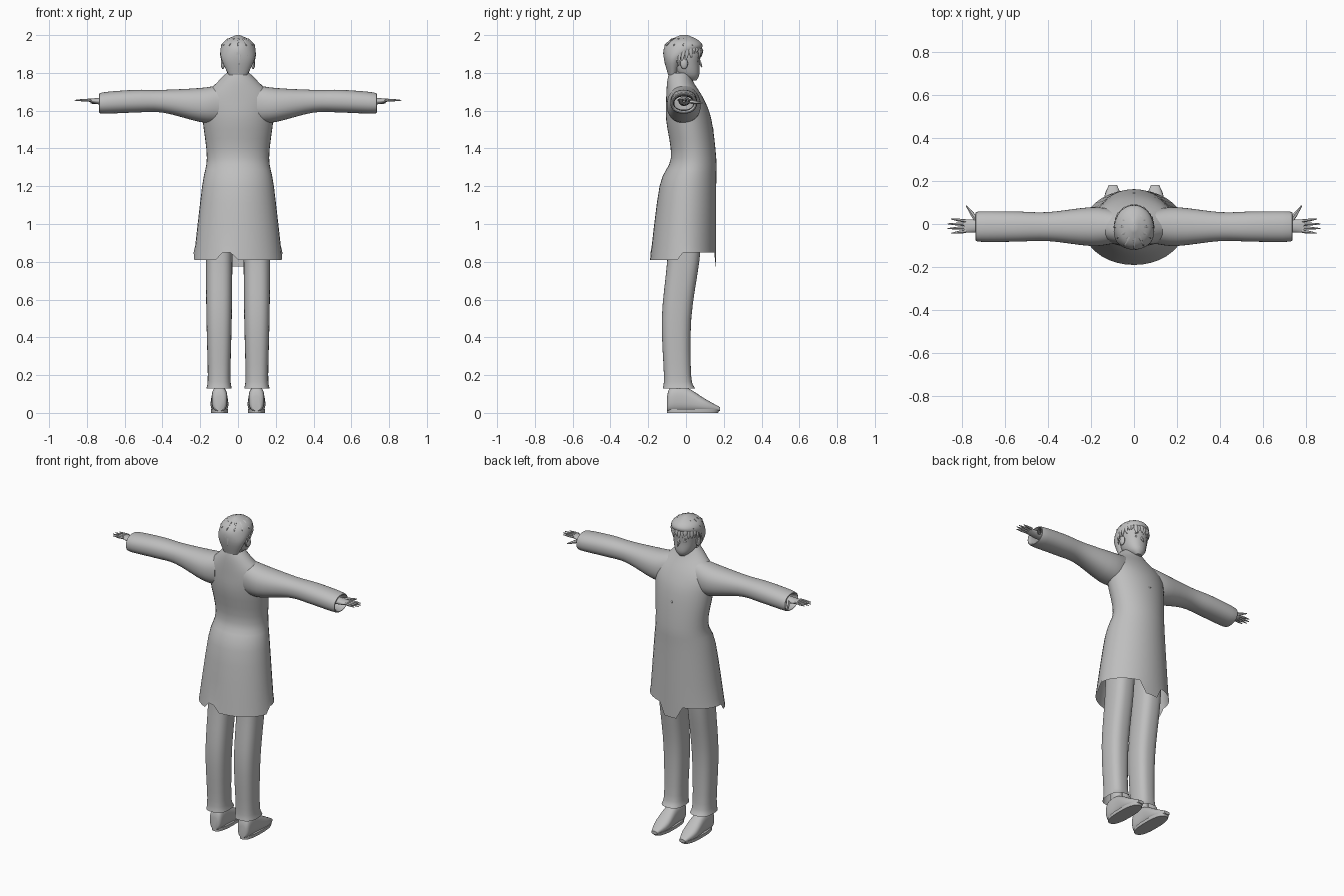
import bpy, bmesh, math, random
from mathutils import Vector

random.seed(4)
cube = bpy.data.objects.get("Cube")
if cube:
    bpy.data.objects.remove(cube, do_unlink=True)

grey = bpy.data.materials.new("plain grey")
grey.use_nodes = True
grey.diffuse_color = (.52, .52, .52, 1)
grey.node_tree.nodes["Principled BSDF"].inputs["Base Color"].default_value = grey.diffuse_color


def finish(name, bm):
    bmesh.ops.recalc_face_normals(bm, faces=bm.faces[:])
    mesh = bpy.data.meshes.new(name)
    bm.to_mesh(mesh)
    bm.free()
    mesh.materials.append(grey)
    part = bpy.data.objects.new(name, mesh)
    bpy.context.collection.objects.link(part)
    bpy.ops.object.select_all(action="DESELECT")
    part.select_set(True)
    bpy.context.view_layer.objects.active = part
    bpy.ops.object.shade_smooth_by_angle(angle=math.radians(50))


def skin(bm, rings, start_cap=True, end_cap=True):
    """Join rings of points into a tube with optional end caps."""
    rings = [[bm.verts.new(point) for point in ring] for ring in rings]
    for lower, upper in zip(rings, rings[1:]):
        for k in range(len(lower)):
            bm.faces.new((lower[k - 1], lower[k], upper[k], upper[k - 1]))
    if start_cap:
        bm.faces.new(rings[0])
    if end_cap:
        bm.faces.new(rings[-1])


def angles(count):
    return [math.tau * k / count for k in range(count)]


def flow(keys, steps=4):
    """Pass a smooth curve through the key sections."""
    keys = [Vector(key) for key in keys]
    for i in range(len(keys) - 1):
        a, b, c = keys[max(i - 1, 0)], keys[i], keys[i + 1]
        d = keys[min(i + 2, len(keys) - 1)]
        for step in range(steps):
            t = step / steps
            yield b + (c - a + (2 * a - 5 * b + 4 * c - d + (3 * (b - c) + d - a) * t) * t) * t / 2
    yield keys[-1]


def loft(name, keys, axis="z", offset=0, side=1, power=2, start_cap=True, end_cap=True, trim=None):
    """Key sections hold position, half width, centre and half depth."""
    rings = []
    for position, width, centre, depth in flow(keys):
        ring = []
        for angle in angles(36):
            c, s = math.cos(angle), math.sin(angle)
            u = offset + width * math.copysign(abs(c) ** (2 / power), c)
            v = centre + depth * math.copysign(abs(s) ** (2 / power), s)
            x, y, z = {"x": (position, u, v), "y": (u, position, v), "z": (u, v, position)}[axis]
            ring.append(Vector((side * x, y, z)))
        rings.append(ring)
    if trim:
        for point in rings[0]:
            trim(point)
    bm = bmesh.new()
    skin(bm, rings, start_cap, end_cap)
    finish(name, bm)


def tapers(name, strokes, flat=1):
    """Tapered rods, each given by start, middle, end and radius."""
    bm = bmesh.new()
    for start, middle, end, radius in strokes:
        direction = (end - start).normalized()
        across = direction.orthogonal().normalized()
        if abs(direction.z) > .5:
            across = direction.cross(Vector((start.x, start.y, 0))).normalized()
        other = direction.cross(across) * flat
        skin(bm, [[point + radius * size * (across * math.cos(a) + other * math.sin(a)) for a in angles(6)]
                  for point, size in ((start, 1), (middle, .85), (end, .25))])
    finish(name, bm)


def ball(name, centre, size):
    bm = bmesh.new()
    bmesh.ops.create_uvsphere(bm, u_segments=16, v_segments=10, radius=1)
    bmesh.ops.scale(bm, vec=size, verts=bm.verts)
    bmesh.ops.translate(bm, vec=centre, verts=bm.verts)
    finish(name, bm)


def cut_hem(point):
    """Step the coat hem up at the sides and rear slit, down at the flap."""
    flap = point.y > .12 and abs(point.x) < .06
    slit = point.y < -.1 and -.09 < point.x < -.01
    if flap:
        point.z = .775
    elif slit or point.y > -.03:
        point.z = .85


# Long coat, open below
loft("coat", [(.81, .235, -.015, .175), (1.2, .19, .01, .15), (1.35, .165, .04, .12), (1.55, .187, .015, .12),
              (1.66, .19, -.005, .1), (1.75, .11, -.03, .07), (1.8, .06, -.035, .055)],
     start_cap=False, end_cap=False, trim=cut_hem)
ball("coat_button", (0, .14, 1.5), (.007, .007, .007))

# Neck, head and face
loft("neck", [(1.7, .05, -.025, .05), (1.85, .05, -.025, .05)])
loft("head", [(1.76, .02, .035, .02), (1.79, .052, .01, .06), (1.85, .072, -.01, .082),
              (1.92, .075, -.01, .085), (1.97, .03, -.01, .03)], power=2.2)
tapers("nose", [(Vector((0, .065, 1.87)), Vector((0, .075, 1.85)), Vector((0, .085, 1.83)), .01)])
ball("mouth", (0, .067, 1.8), (.02, .004, .004))

# Hair cap with locks around the rim and over the crown
loft("hair_cap", [(1.79, .05, -.07, .025), (1.87, .087, -.06, .056), (1.93, .092, -.017, .1),
                  (1.97, .07, -.01, .08), (2, .01, -.01, .02)])


def around(angle, radius, z):
    return Vector((.9 * radius * math.cos(angle), radius * math.sin(angle) - .015, z))


locks = []
for angle in angles(30):
    fringe = math.sin(angle) > .35
    drop = random.uniform(.03, .06) if fringe else random.uniform(.07, .11)
    sway = random.uniform(-.1, .1)
    locks.append((around(angle, .085, 1.945), around(angle, .1, 1.94 - drop / 2),
                  around(angle + sway, .095, 1.94 - drop), random.uniform(.01, .016)))
for angle in angles(12):
    locks.append((around(angle, .02, 1.98), around(angle, .06, 1.975), around(angle, .1, 1.945), .012))
tapers("hair_locks", locks, flat=.6)

for side, label in ((1, "left_"), (-1, "right_")):
    ball(label + "ear", (side * .08, -.01, 1.85), (.011, .02, .03))
    ball(label + "eye", (side * .03, .062, 1.863), (.015, .006, .007))
    ball(label + "eyebrow", (side * .03, .065, 1.88), (.018, .006, .003))

    # Sleeve, turned in at the cuff
    loft(label + "sleeve", [(.1, .08, 1.635, .1), (.2, .09, 1.63, .09), (.4, .067, 1.65, .06), (.55, .07, 1.65, .06),
                            (.72, .07, 1.64, .056), (.715, .055, 1.64, .04), (.6, .05, 1.64, .035)],
         axis="x", offset=-.012, side=side, power=2.2, end_cap=False)

    # Hand: palm, four fanned fingers and a thumb
    loft(label + "palm", [(.6, .03, 1.65, .025), (.73, .03, 1.65, .018), (.79, .03, 1.655, .008)],
         axis="x", offset=-.01, side=side)
    fingers = []
    for spread in (-1.5, -.5, .5, 1.5):
        start = Vector((side * .78, -.01 - .016 * spread, 1.656))
        end = Vector((side * (.867 - .008 * spread ** 2), -.01 - .022 * spread, 1.655))
        fingers.append((start, start.lerp(end, .5), end, .008))
    root, tip = Vector((side * .725, .01, 1.65)), Vector((side * .778, .085, 1.64))
    fingers.append((root, root.lerp(tip, .5), tip, .012))
    tapers(label + "fingers", fingers)

    # Trouser leg with a flared cuff
    loft(label + "trouser_leg", [(.13, .067, -.037, .085), (.2, .06, -.045, .072), (.5, .067, -.05, .078),
                                 (.8, .07, -.015, .085), (1, .07, 0, .09)],
         offset=.1, side=side, power=2.6, start_cap=False)

    # Shoe, sole and ankle
    loft(label + "shoe", [(-.1, .025, .05, .04), (-.08, .04, .07, .065), (0, .042, .07, .065),
                          (.1, .046, .04, .035), (.18, .02, .02, .01)],
         axis="y", offset=.098, side=side, power=2.5)
    loft(label + "sole", [(0, .045, .035, .135), (.02, .046, .04, .14)], offset=.098, side=side, power=2.5)
    loft(label + "ankle", [(.08, .03, -.04, .04), (.25, .03, -.04, .04)], offset=.098, side=side)
